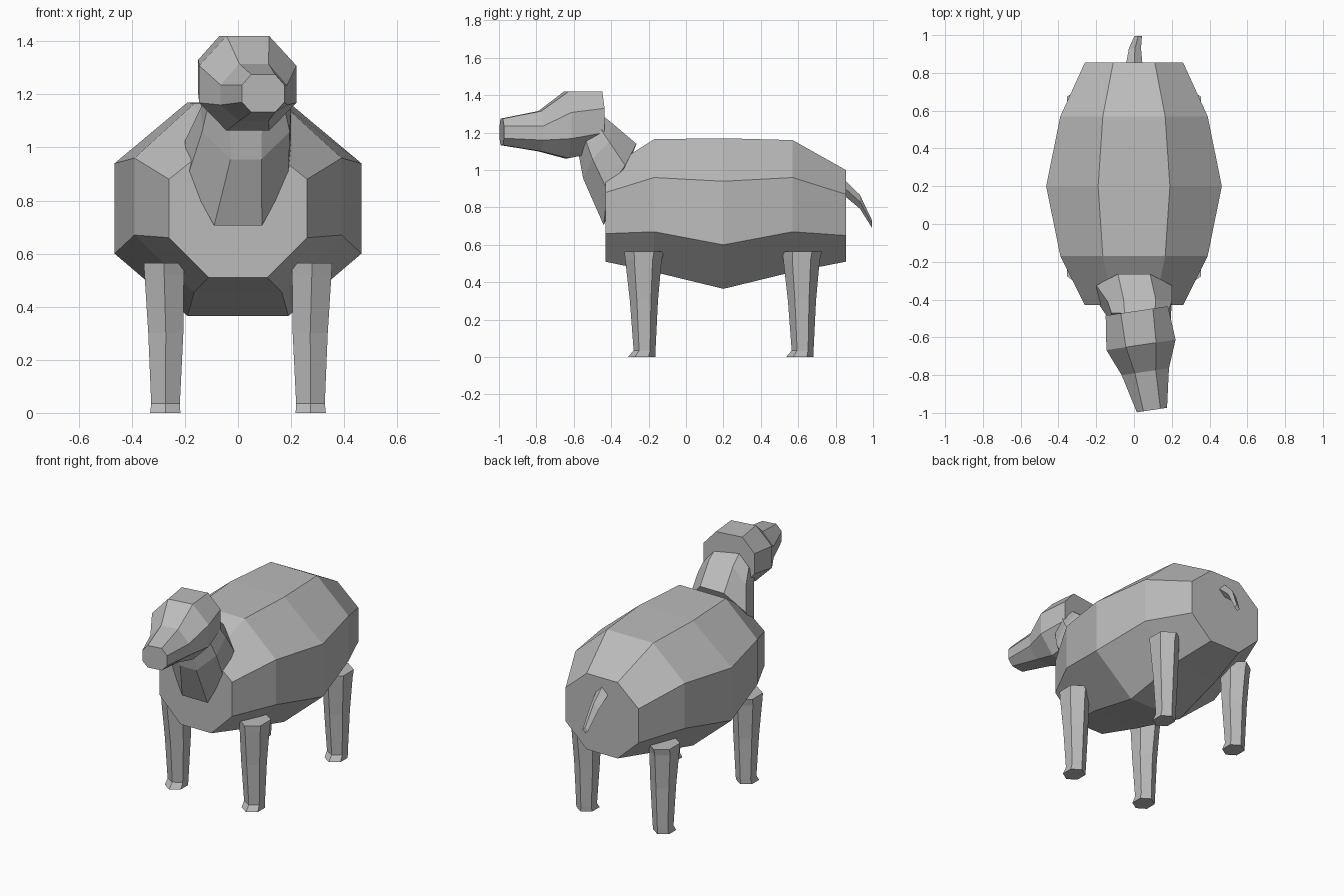
import bpy, bmesh, math
from mathutils import Vector

cube = bpy.data.objects.get("Cube")
if cube:
    bpy.data.objects.remove(cube, do_unlink=True)

# Single matte clay colour
clay = bpy.data.materials.new("light grey")
clay.use_nodes = True
GREY = (0.5, 0.5, 0.5, 1)
clay.diffuse_color = GREY
clay.node_tree.nodes["Principled BSDF"].inputs["Base Color"].default_value = GREY


def loft(name, rings):
    """Skin equal-length rings of points with flat faces and close both ends."""
    bm = bmesh.new()
    rows = [[bm.verts.new(p) for p in ring] for ring in rings]
    n = len(rows[0])
    for a, b in zip(rows, rows[1:]):
        for i in range(n):
            j = (i + 1) % n
            bm.faces.new((a[i], a[j], b[j], b[i]))
    bm.faces.new(rows[0])
    bm.faces.new(rows[-1])
    bmesh.ops.recalc_face_normals(bm, faces=bm.faces)
    mesh = bpy.data.meshes.new(name)
    bm.to_mesh(mesh)
    bm.free()
    mesh.materials.append(clay)
    obj = bpy.data.objects.new(name, mesh)
    bpy.context.collection.objects.link(obj)
    return obj


def octagon(flat, wide, heights):
    """Eight (x, z) points from a flat half width, full half width, four heights."""
    top, upper, lower, bottom = heights
    right = [(flat, top), (wide, upper), (wide, lower), (flat, bottom)]
    return right + [(-x, z) for x, z in reversed(right)]


# Barrel body: y, flat half width, full half width, heights from top down
body_rings = [
    (-0.43, 0.11, 0.26, (1.00, 0.88, 0.66, 0.51)),
    (-0.17, 0.165, 0.39, (1.165, 0.96, 0.67, 0.455)),
    (0.20, 0.19, 0.465, (1.17, 0.94, 0.60, 0.365)),
    (0.57, 0.165, 0.39, (1.16, 0.96, 0.67, 0.455)),
    (0.855, 0.11, 0.26, (1.00, 0.87, 0.65, 0.51)),
]
loft("body", [[(x, y, z) for x, z in octagon(f, w, h)]
              for y, f, w, h in body_rings])

# Head turned slightly to its left: centre x, y, then octagon sizes
TURN = math.tan(math.radians(8.5))
head_rings = [
    (0.015, -0.46, 0.085, 0.165, (1.42, 1.33, 1.20, 1.10)),
    (0.037, -0.64, 0.08, 0.183, (1.42, 1.308, 1.168, 1.063)),
    (0.06, -0.782, 0.055, 0.125, (1.315, 1.235, 1.16, 1.10)),
    (0.095, -0.985, 0.045, 0.08, (1.275, 1.235, 1.17, 1.133)),
]
loft("head", [[(cx + x, y + x * TURN, z) for x, z in octagon(f, w, h)]
              for cx, y, f, w, h in head_rings])

# Neck: each ring is a centre x, with (half width, y, z) from nape to throat
neck_rings = [
    (0.0, [(0.085, -0.265, 1.14), (0.20, -0.325, 1.025),
           (0.19, -0.42, 0.89), (0.09, -0.44, 0.705)]),
    (0.03, [(0.085, -0.40, 1.255), (0.17, -0.41, 1.15),
            (0.165, -0.50, 1.06), (0.058, -0.55, 0.955)]),
    (0.03, [(0.08, -0.47, 1.31), (0.15, -0.47, 1.24),
            (0.14, -0.54, 1.17), (0.06, -0.575, 1.09)]),
]
loft("neck", [[(cx + w, y, z) for w, y, z in half] +
              [(cx - w, y, z) for w, y, z in reversed(half)]
              for cx, half in neck_rings])

# Legs: height, front y, back y, half width, centre x; toes flare at the ground
leg_rings = [
    (0.565, -0.105, 0.107, 0.077, 0.278),
    (0.52, -0.10, 0.095, 0.074, 0.278),
    (0.30, -0.075, 0.075, 0.066, 0.272),
    (0.035, -0.055, 0.062, 0.054, 0.273),
    (0.0, -0.085, 0.062, 0.057, 0.274),
]


def leg(name, side, y0):
    rings = []
    for z, front, back, half, cx in leg_rings:
        mid, r = (front + back) / 2, (back - front) / 2
        ring = []
        for k in range(6):
            a = math.radians(60 * k + 30)
            ring.append((side * cx + half * math.cos(a) / math.cos(math.pi / 6),
                         y0 + mid + r * math.sin(a), z))
        rings.append(ring)
    loft(name, rings)


for side, label in ((1, "left"), (-1, "right")):
    leg("front_leg_" + label, side, -0.225)
    leg("hind_leg_" + label, side, 0.62)

# Drooping tail: centre, half width, half thickness
tail_rings = [
    (Vector((0.0, 0.82, 0.93)), 0.047, 0.045),
    (Vector((0.005, 0.93, 0.83)), 0.032, 0.037),
    (Vector((0.022, 0.995, 0.71)), 0.02, 0.02),
]
loft("tail", [[c + Vector((0, 0, t)), c + Vector((w, 0, 0)),
               c - Vector((0, 0, t)), c - Vector((w, 0, 0))]
              for c, w, t in tail_rings])
